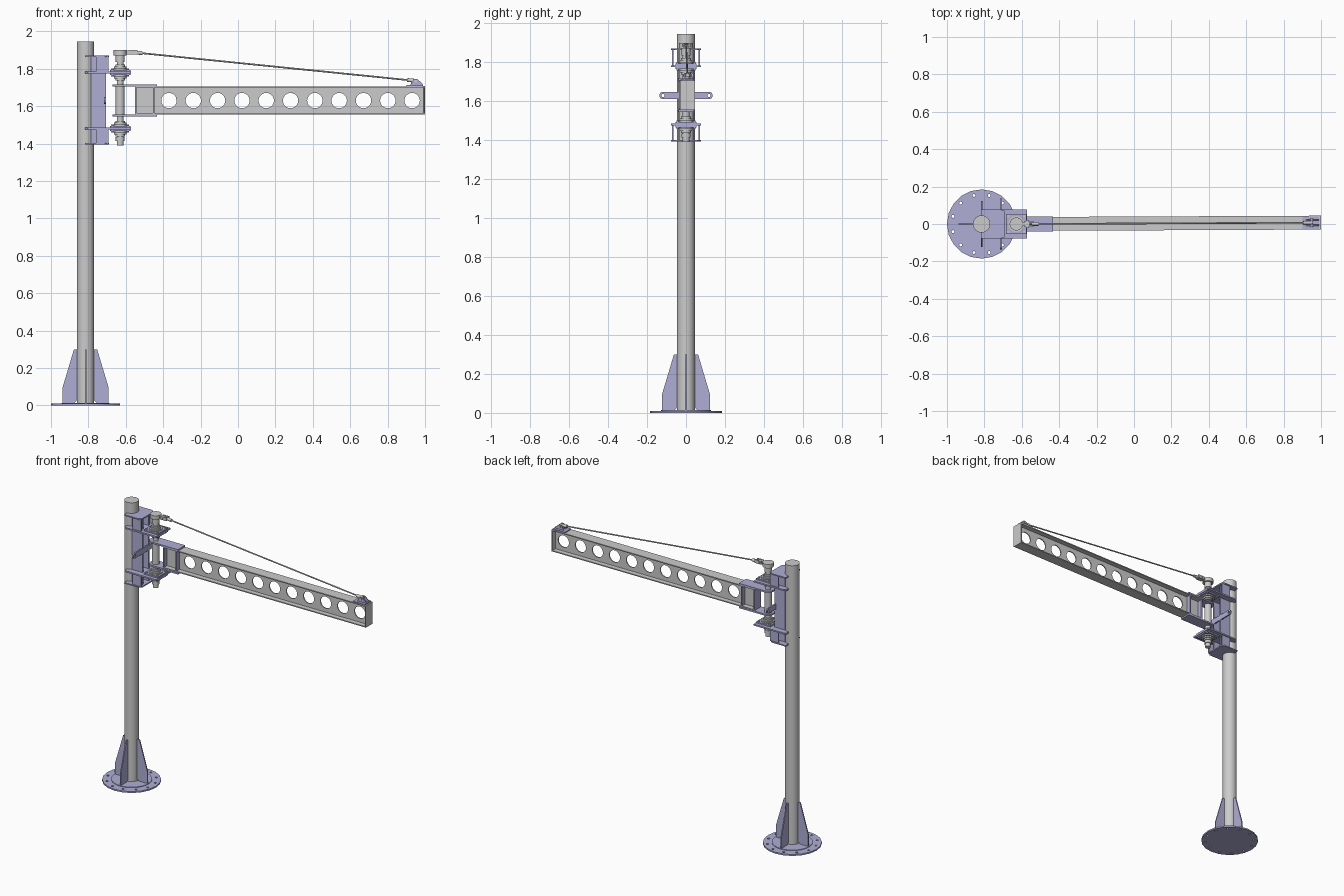
import bpy, bmesh
from math import pi, cos, sin, radians
from mathutils import Matrix, Vector

if "Cube" in bpy.data.objects:
    bpy.data.objects.remove(bpy.data.objects["Cube"])

COL_X, PIN_X = -0.815, -0.63
XY = Matrix.Identity(4)
XZ = Matrix.Rotation(pi / 2, 4, 'X')
YZ = Matrix(((0, 0, 1, 0), (1, 0, 0, 0), (0, 1, 0, 0), (0, 0, 0, 1)))

blue = bpy.data.materials.new("plate_blue")
blue.diffuse_color = (0.43, 0.42, 0.66, 1)
blue.use_nodes = True
blue.node_tree.nodes["Principled BSDF"].inputs["Base Color"].default_value = blue.diffuse_color


def add(name, mesh, painted=False):
    ob = bpy.data.objects.new(name, mesh)
    bpy.context.collection.objects.link(ob)
    if painted:
        mesh.materials.clear()
        mesh.materials.append(blue)
    return ob


def circle(cx, cy, r, n=24):
    return [(cx + r * cos(2 * pi * i / n), cy + r * sin(2 * pi * i / n)) for i in range(n)]


def rect(x0, y0, x1, y1):
    return [(x0, y0), (x1, y0), (x1, y1), (x0, y1)]


def plate(name, outline, thick, matrix=XY, offset=(0, 0, 0), holes=(), painted=True):
    """Flat plate with holes, drawn as a filled curve and turned into a mesh."""
    cu = bpy.data.curves.new(name, 'CURVE')
    cu.dimensions, cu.fill_mode, cu.extrude = '2D', 'BOTH', thick / 2
    for loop in [outline, *holes]:
        sp = cu.splines.new('POLY')
        sp.points.add(len(loop) - 1)
        for p, (x, y) in zip(sp.points, loop):
            p.co = (x, y, 0, 1)
        sp.use_cyclic_u = True
    tmp = add("helper", cu)
    dg = bpy.context.evaluated_depsgraph_get()
    me = bpy.data.meshes.new_from_object(tmp.evaluated_get(dg))
    bpy.data.objects.remove(tmp)
    me.transform(Matrix.Translation(offset) @ matrix)
    bm = bmesh.new()
    bm.from_mesh(me)
    bmesh.ops.remove_doubles(bm, verts=bm.verts, dist=1e-5)
    bmesh.ops.recalc_face_normals(bm, faces=bm.faces)
    bm.to_mesh(me)
    bm.free()
    return add(name, me, painted)


def box(name, lo, hi, painted=True):
    lo, hi = Vector(lo), Vector(hi)
    bm = bmesh.new()
    bmesh.ops.create_cube(bm, size=1, matrix=Matrix.Translation((lo + hi) / 2) @ Matrix.Diagonal((*(hi - lo), 1)))
    me = bpy.data.meshes.new(name)
    bm.to_mesh(me)
    bm.free()
    return add(name, me, painted)


def rod(name, a, b, r, n=24):
    a, b = Vector(a), Vector(b)
    m = Matrix.Translation((a + b) / 2) @ (b - a).to_track_quat('Z', 'Y').to_matrix().to_4x4()
    bm = bmesh.new()
    bmesh.ops.create_cone(bm, cap_ends=True, segments=n, radius1=r, radius2=r, depth=(b - a).length, matrix=m)
    me = bpy.data.meshes.new(name)
    bm.to_mesh(me)
    bm.free()
    return add(name, me)


# Base: round floor plate with bolt holes, weld ring, four gussets
plate("base_plate", circle(COL_X, 0, 0.185, 20), 0.010, offset=(0, 0, 0.005),
      holes=[circle(COL_X + 0.158 * cos(a), 0.158 * sin(a), 0.008, 10)
             for a in [radians(15 + 30 * i) for i in range(12)]])
plate("base_ring", circle(COL_X, 0, 0.128, 32), 0.005, offset=(0, 0, 0.0115))
gusset = [(0.06, 0.012), (0.123, 0.012), (0.123, 0.096), (0.062, 0.30), (0.044, 0.30), (0.044, 0.03)]
for i in range(4):
    plate(f"gusset_{i}", gusset, 0.008, Matrix.Rotation(i * pi / 2, 4, 'Z') @ XZ, (COL_X, 0, 0))

# Column
rod("column", (COL_X, 0, 0.01), (COL_X, 0, 1.945), 0.046, 40)

# Bracket welded to the column: horizontal plates, vertical webs, end cheeks
short = [(-0.818, -0.078), (-0.71, -0.078), (-0.69, -0.06), (-0.69, 0.06), (-0.71, 0.078), (-0.818, 0.078)]
long = [(-0.818, -0.065), (-0.805, -0.078), (-0.572, -0.078), (-0.572, 0.078), (-0.805, 0.078), (-0.818, 0.065)]
for z, nm in ((1.868, "top"), (1.398, "bottom")):
    plate(f"bracket_{nm}_plate", short, 0.008, offset=(0, 0, z))
for z, nm in ((1.78, "upper"), (1.48, "lower")):
    plate(f"bearing_{nm}_plate", long, 0.010, offset=(0, 0, z))
for s in (-1, 1):
    box("bracket_web", (-0.785, s * 0.034 - 0.004, 1.396), (-0.705, s * 0.034 + 0.004, 1.872))
    for z0, z1 in ((1.78, 1.868), (1.398, 1.48)):
        box("bracket_cheek", (-0.76, s * 0.068 - 0.003, z0), (-0.692, s * 0.068 + 0.003, z1))

# Cross bar with rounded ends used as swing stop
ends = [(0.119 + 0.018 * cos(a), 1.63 + 0.018 * sin(a)) for a in [radians(-90 + 18 * i) for i in range(11)]]
bar = ends + [(-y, 3.26 - z) for y, z in ends]
plate("stop_bar", bar, 0.010, YZ, (-0.712, 0, 0), [circle(s * 0.118, 1.63, 0.008, 12) for s in (-1, 1)])

# Hinge shaft and pivot tube
rod("hinge_shaft", (PIN_X, 0, 1.39), (PIN_X, 0, 1.885), 0.018, 28)
rod("pivot_tube", (PIN_X, 0, 1.545), (PIN_X, 0, 1.717), 0.024, 28)

# Flange bearings above and below each bearing plate
for z, nm in ((1.78, "upper"), (1.48, "lower")):
    for s in (-1, 1):
        plate(f"{nm}_bearing_flange", rect(PIN_X - 0.054, -0.054, PIN_X + 0.054, 0.054), 0.009,
              offset=(0, 0, z + s * 0.0095))
        for d0, d1, r in ((0.010, 0.022, 0.043), (0.022, 0.032, 0.033), (0.032, 0.042, 0.026)):
            rod(f"{nm}_bearing_ring", (PIN_X, 0, z + s * d0), (PIN_X, 0, z + s * d1), r, 28)
    for sx in (-1, 1):
        for sy in (-1, 1):
            p = (PIN_X + sx * 0.042, sy * 0.042)
            rod(f"{nm}_bearing_bolt", (*p, z - 0.021), (*p, z + 0.021), 0.007, 6)
rod("shaft_end_collar", (PIN_X, 0, 1.415), (PIN_X, 0, 1.435), 0.024)

# Swinging arm: everything below is turned slightly about the hinge
arm = []
z0, z1 = 1.556, 1.706
holes = [circle(-0.369 + 0.13 * i, 1.63, 0.041, 28) for i in range(11)]
arm.append(plate("arm_web", rect(-0.548, z0 + 0.003, 0.998, z1 - 0.003), 0.007, XZ, holes=holes, painted=False))
for z in (z0, z1 - 0.007):
    arm.append(box("arm_flange", (-0.55, -0.037, z), (0.998, 0.037, z + 0.007), False))
arm.append(box("arm_tip_plate", (0.993, -0.038, z0 - 0.001), (1.0, 0.038, z1 + 0.001), False))
for x in (-0.551, -0.455):
    arm.append(box("arm_stiffener", (x, -0.036, z0), (x + 0.009, 0.036, z1)))

# Hinge plates gripping the pivot tube
nose = [(PIN_X + 0.04 * cos(a), 0.04 * sin(a)) for a in [radians(90 + 15 * i) for i in range(13)]]
for z, nm in ((1.711, "upper"), (1.55, "lower")):
    arm.append(plate(f"{nm}_hinge_plate", [(-0.433, 0.04)] + nose + [(-0.433, -0.04)], 0.011, offset=(0, 0, z)))

# Shaft head and fork for the tie rod
arm.append(rod("shaft_head", (PIN_X, 0, 1.872), (PIN_X, 0, 1.899), 0.035, 28))
arm.append(rod("shaft_neck", (PIN_X, 0, 1.835), (PIN_X, 0, 1.872), 0.024, 28))
arm.append(box("head_lug", (PIN_X, -0.008, 1.876), (-0.56, 0.008, 1.897), False))
for s in (-1, 1):
    arm.append(box("head_fork", (-0.585, s * 0.012 - 0.004, 1.876), (-0.538, s * 0.012 + 0.004, 1.899), False))
arm.append(rod("head_fork_pin", (-0.57, -0.022, 1.888), (-0.57, 0.022, 1.888), 0.007, 16))

# Tie rod with end sockets
a, b = Vector((-0.57, 0, 1.889)), Vector((0.945, 0, 1.736))
d = (b - a).normalized()
arm.append(rod("tie_rod", a, b, 0.0045, 12))
arm.append(rod("tie_socket_inner", a + d * 0.025, a + d * 0.06, 0.010, 16))
arm.append(rod("tie_socket_outer", b - d * 0.04, b + d * 0.012, 0.010, 16))

# Anchor on the arm tip
arm.append(box("tip_anchor_base", (0.90, -0.034, 1.706), (0.99, 0.034, 1.713)))
lug = [(0.92, 1.712), (0.99, 1.712), (0.985, 1.722), (0.958, 1.745), (0.94, 1.745)]
for s in (-1, 1):
    arm.append(plate("tip_lug", lug, 0.006, XZ, (0, s * 0.014, 0)))
arm.append(rod("tip_pin", (0.95, -0.023, 1.734), (0.95, 0.023, 1.734), 0.007, 16))

pivot = Matrix.Translation((PIN_X, 0, 0))
for ob in arm:
    ob.data.transform(pivot @ Matrix.Rotation(radians(0.26), 4, 'Z') @ pivot.inverted())

# Smooth the round parts, keep edges sharp
bpy.ops.object.select_all(action='DESELECT')
for ob in bpy.context.scene.objects:
    if not ob.name.startswith("base_plate"):
        ob.select_set(True)
        bpy.context.view_layer.objects.active = ob
bpy.ops.object.shade_smooth_by_angle(angle=radians(30))
